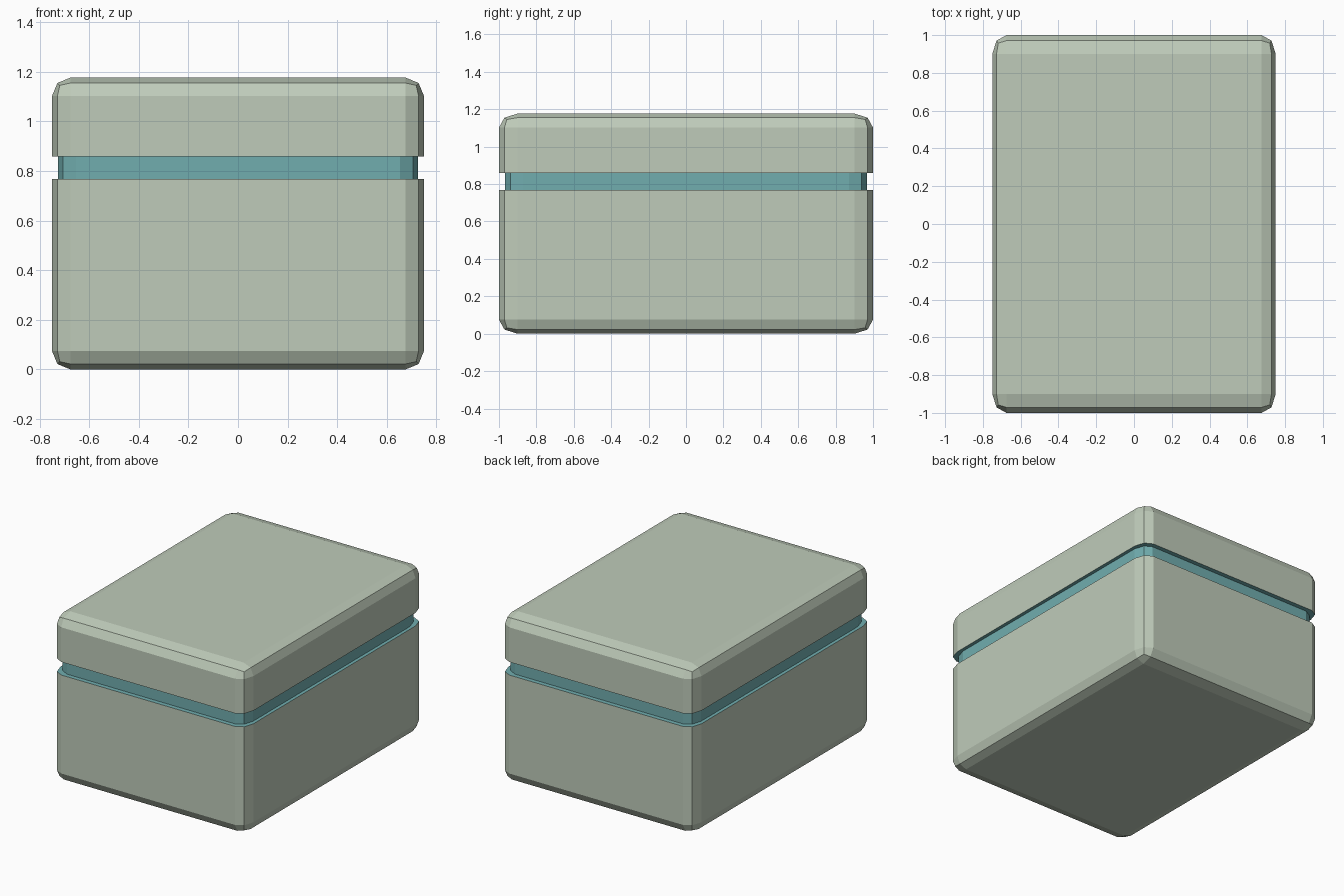
import bpy, bmesh
from mathutils import Matrix, Vector

if "Cube" in bpy.data.objects:
    bpy.data.objects.remove(bpy.data.objects["Cube"])

H, LOW, HIGH = 1.177, 0.767, 0.859   # total height, groove bottom and top


def material(name, rgb):
    m = bpy.data.materials.new(name)
    m.diffuse_color = (*rgb, 1)
    m.use_nodes = True
    m.node_tree.nodes["Principled BSDF"].inputs["Base Color"].default_value = m.diffuse_color
    return m


bm = bmesh.new()

# Rounded box: bevelled at 1.5 wide, then stretched in y
bmesh.ops.create_cube(bm, size=1)
bmesh.ops.scale(bm, vec=(1.5, 1.5, H), verts=bm.verts)
bmesh.ops.bevel(bm, geom=bm.edges[:], offset=0.075, offset_type='OFFSET',
                segments=2, profile=0.5, affect='EDGES')
bmesh.ops.transform(bm, verts=bm.verts,
                    matrix=Matrix.Translation((0, 0, H / 2)) @ Matrix.Diagonal((1, 4 / 3, 1, 1)))

# Cut the lid seam band
for z in (LOW, HIGH):
    bmesh.ops.bisect_plane(bm, geom=bm.verts[:] + bm.edges[:] + bm.faces[:],
                           plane_co=(0, 0, z), plane_no=(0, 0, 1))

# Push the band inward to make the groove; its walls and ledges are teal
old = set(bm.faces)
band = [f for f in bm.faces if LOW < f.calc_center_median().z < HIGH]
out = bmesh.ops.extrude_face_region(bm, geom=band)['geom']
bmesh.ops.scale(bm, vec=(0.968, 0.968, 1),
                verts=[g for g in out if isinstance(g, bmesh.types.BMVert)])
stale = [f for f in band if f.is_valid and f not in out]
if stale:
    bmesh.ops.delete(bm, geom=stale, context='FACES')
for f in bm.faces:
    f.material_index = int(LOW - 1e-3 < f.calc_center_median().z < HIGH + 1e-3)
bmesh.ops.recalc_face_normals(bm, faces=bm.faces)

mesh = bpy.data.meshes.new("lidded_box")
bm.to_mesh(mesh)
bm.free()
mesh.materials.append(material("sage green", (0.52, 0.60, 0.49)))
mesh.materials.append(material("teal", (0.165, 0.42, 0.43)))
box = bpy.data.objects.new("lidded_box", mesh)
bpy.context.collection.objects.link(box)
